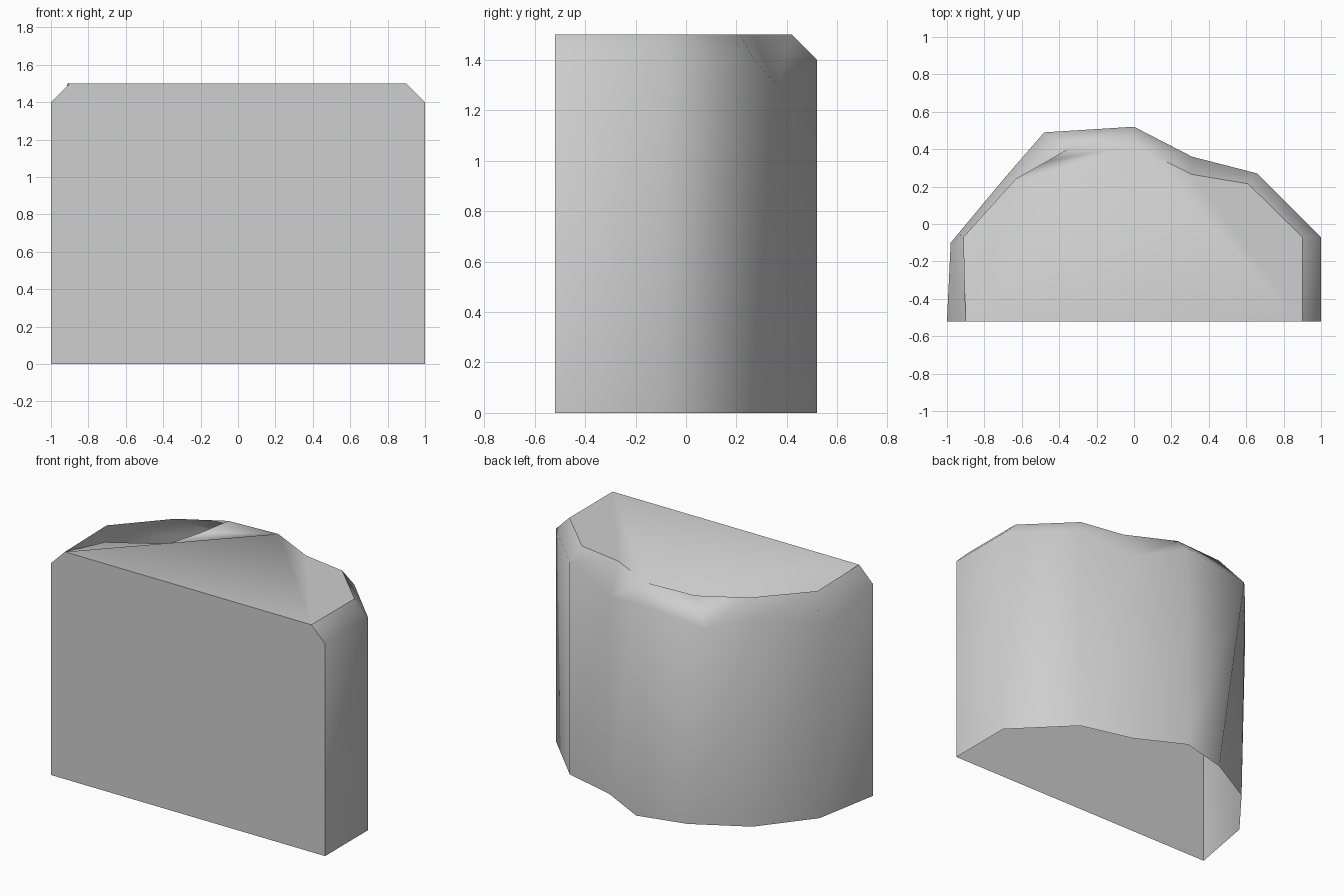
import bpy, bmesh, math

if "Cube" in bpy.data.objects:
    bpy.data.objects.remove(bpy.data.objects["Cube"], do_unlink=True)

# Stone colour
stone = bpy.data.materials.new("grey stone")
stone.use_nodes = True
color = (0.62, 0.62, 0.62, 1)
stone.diffuse_color = color
stone.node_tree.nodes["Principled BSDF"].inputs["Base Color"].default_value = color

# Footprint, counter-clockwise from the front corner at -x
foot = [(-1, -.52), (1, -.52), (1, -.07), (.66, .27), (.31, .36), (0, .52),
        (-.32, .44), (-.66, .25), (-.92, -.08)]
# Upper end of the wall: straight on the right, flared on the left
shoulder = [(x, y, 1.4) for x, y in foot[:6]]
shoulder[4] = (.31, .36, 1.3)
shoulder += [(-.48, .49, 1.35), (-.68, .26, 1.37), (-.98, -.10, 1.29)]
# Level ridge at the inner end of the chamfer
ridge = [(x, y, 1.5) for x, y in
         [(-.9, -.52), (.9, -.52), (.9, -.07), (.61, .215), (.31, .265), (0, .42),
          (-.35, .4), (-.63, .24), (-.91, -.07)]]
# Lowered far edge of the top, under the ridge
hollow = [(-.5, .33, 1.41), (-.66, .22, 1.335), (-.93, -.06, 1.38)]

bm = bmesh.new()
base = [bm.verts.new((x, y, 0)) for x, y in foot]
wall = [bm.verts.new(p) for p in shoulder]
top = [bm.verts.new(p) for p in ridge]
low = [bm.verts.new(p) for p in hollow]
count = len(base)

# Flat front in one piece; the underside stays open
front = bm.faces.new((base[0], base[1], wall[1], top[1], top[0], wall[0]))

# Side and back walls with the chamfer above them
for i in range(1, count):
    j = (i + 1) % count
    bm.faces.new((base[i], base[j], wall[j], wall[i]))
    bm.faces.new((wall[i], wall[j], top[j], top[i]))

# Level top, then its sunken part
bm.faces.new(top[0:6])
for corners in ((top[5], top[6], low[0]), (top[5], low[0], low[1]),
                (top[0], top[5], low[1]), (top[0], low[1], low[2])):
    bm.faces.new(corners)

# Smooth shading with crisp front and right-hand rim
bm.normal_update()
for face in bm.faces:
    face.smooth = True
crisp_rim = set(top[0:6])
for edge in bm.edges:
    folded = edge.calc_face_angle(0) > math.radians(30)
    on_rim = all(v in crisp_rim for v in edge.verts)
    edge.smooth = front not in edge.link_faces and not (on_rim and folded)

mesh = bpy.data.meshes.new("rock_block")
bm.to_mesh(mesh)
bm.free()
mesh.materials.append(stone)
rock = bpy.data.objects.new("rock_block", mesh)
bpy.context.collection.objects.link(rock)
